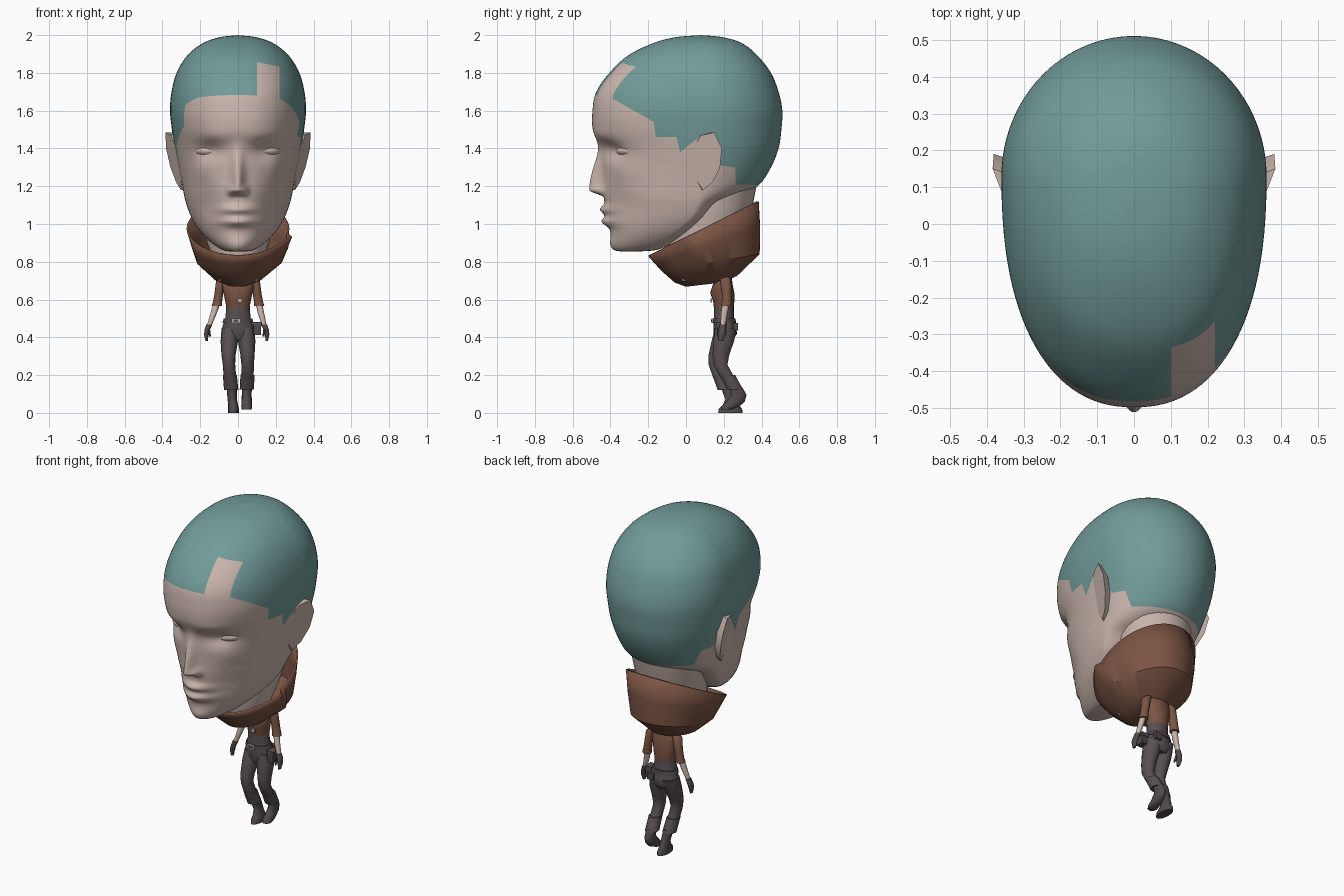
import bpy
import bmesh
from math import sin, cos, pi, exp, radians
from mathutils import Matrix, Vector

if "Cube" in bpy.data.objects:
    bpy.data.objects.remove(bpy.data.objects["Cube"])


def material(name, rgb):
    mat = bpy.data.materials.new(name)
    mat.use_nodes = True
    mat.diffuse_color = (*rgb, 1)
    mat.node_tree.nodes["Principled BSDF"].inputs["Base Color"].default_value = (*rgb, 1)
    return mat


skin = material("skin", (.6, .475, .425))
hair = material("teal hair", (.165, .33, .32))
brown = material("brown leather", (.2, .09, .058))
dark = material("dark cloth", (.1, .08, .085))
boot_mat = material("boot leather", (.085, .068, .068))
metal = material("pale metal", (.5, .47, .45))


def finish(name, bm, mats, angle=40):
    bmesh.ops.recalc_face_normals(bm, faces=bm.faces)
    mesh = bpy.data.meshes.new(name)
    bm.to_mesh(mesh)
    bm.free()
    for mat in mats:
        mesh.materials.append(mat)
    for poly in mesh.polygons:
        poly.use_smooth = True
    mesh.set_sharp_from_angle(angle=radians(angle))
    obj = bpy.data.objects.new(name, mesh)
    bpy.context.collection.objects.link(obj)
    return obj


def skin_rings(rings, cap_start=True, cap_end=True):
    """Join closed rings of points with quads."""
    bm = bmesh.new()
    rows = [[bm.verts.new(p) for p in ring] for ring in rings]
    n = len(rows[0])
    for low, high in zip(rows, rows[1:]):
        for i in range(n):
            j = (i + 1) % n
            bm.faces.new((low[i], low[j], high[j], high[i]))
    if cap_start:
        bm.faces.new(rows[0])
    if cap_end:
        bm.faces.new(rows[-1])
    return bm


def loft(name, mat, rings, side=1, sides=14):
    """Tube through level ellipses given as x, y, z, x radius, y radius."""
    turns = [2 * pi * i / sides for i in range(sides)]
    bm = skin_rings([[(side * x + rx * cos(a), y + ry * sin(a), z) for a in turns]
                     for x, y, z, rx, ry in rings])
    return finish(name, bm, [mat], 50)


def box(name, mat, centre, size):
    bm = bmesh.new()
    bmesh.ops.create_cube(bm, size=1, matrix=Matrix.Translation(centre) @ Matrix.Diagonal((*size, 1)))
    return finish(name, bm, [mat])


def spline(rows, steps):
    """Smooth rows of numbers with a Catmull-Rom curve."""
    pad = [rows[0]] + rows + [rows[-1]]
    for a, b, c, d in zip(pad, pad[1:], pad[2:], pad[3:]):
        for k in range(steps):
            t = k / steps
            yield [q + t / 2 * (r - p + t * (2 * p - 5 * q + 4 * r - s + t * (3 * (q - r) + s - p)))
                   for p, q, r, s in zip(a, b, c, d)]
    yield rows[-1]


def bump(u, width):
    return exp(-(u / width) ** 2)


def ramp(u, low, high):
    t = min(1, max(0, (u - low) / (high - low)))
    return t * t * (3 - 2 * t)


def face_relief(x, z):
    """How far the face stands forward at x, z."""
    ax = abs(x)
    nose = .072 * ramp(z, 1.14, 1.18) * (1 - ramp(z, 1.18, 1.47)) * bump(x, .032)
    nostril = .026 * bump(ax - .037, .02) * bump(z - 1.178, .026)
    lips = (.032 * bump(z - 1.075, .024) + .036 * bump(z - 1.012, .026)) * bump(x, .085)
    socket = -.036 * bump(ax - .145, .07) * bump(z - 1.39, .048)
    brow = .007 * bump(ax - .13, .09) * bump(z - 1.465, .035)
    cheek = .014 * bump(ax - .2, .06) * bump(z - 1.28, .06) - .016 * bump(ax - .17, .06) * bump(z - 1.1, .08)
    return nose + nostril + lips + socket + brow + cheek + .008 * bump(x, .06) * bump(z - .89, .03)


# Head: height, front, back, half width, widest y
levels = [(.855, -.345, -.24, .045, -.29), (.864, -.38, -.15, .085, -.22), (.9, -.395, -.07, .14, -.15),
          (.96, -.4, .03, .2, -.06), (1.03, -.415, .11, .245, .02), (1.11, -.43, .19, .275, .06),
          (1.16, -.437, .31, .287, .07), (1.21, -.44, .39, .296, .08), (1.3, -.445, .45, .315, .1),
          (1.4, -.455, .49, .335, .12), (1.5, -.493, .505, .35, .13), (1.6, -.495, .51, .36, .13),
          (1.7, -.475, .49, .352, .13), (1.8, -.405, .45, .325, .12), (1.89, -.31, .38, .27, .1),
          (1.955, -.18, .3, .19, .09), (1.988, -.06, .2, .1, .08), (2, .08, .08, 0, .08)]
COLUMNS = 112
rings = []
for z, front, back, width, mid in spline(levels, 8):
    ring = []
    power = 1 - .14 * ramp(z, 1.25, 1.6)
    for i in range(COLUMNS):
        t = 2 * pi * i / COLUMNS
        a = t - .5 * sin(t)
        c, s = cos(a), sin(a)
        e = power if c > 0 else 1
        x = width * abs(s) ** e * (1 if s > 0 else -1)
        reach = front - mid if c > 0 else back - mid
        y = mid + reach * abs(c) ** e
        ring.append((x, y - face_relief(x, z) * ramp(c, .15, .45), z))
    rings.append(ring)
bm = skin_rings(rings)
bmesh.ops.remove_doubles(bm, verts=bm.verts, dist=.0002)

# Hairline as y, z steps, shared at the brow and behind the ear
brow_line = [(-.6, 1.7), (-.4, 1.67)]
nape = [(.08, 1.47), (.18, 1.31), (.26, 1.3), (.265, 1.21), (.6, 1.2)]
hairlines = {1: brow_line + [(-.17, 1.54), (-.16, 1.46), (-.05, 1.46), (-.03, 1.38)] + nape,
             -1: brow_line + [(-.31, 1.63), (-.28, 1.52), (-.16, 1.46), (-.05, 1.42), (-.03, 1.32)] + nape}


def slice_faces(test, point, normal):
    faces = [f for f in bm.faces if test(f.calc_center_median())]
    geom = set(faces) | {v for f in faces for v in f.verts} | {e for f in faces for e in f.edges}
    bmesh.ops.bisect_plane(bm, geom=list(geom), plane_co=point, plane_no=normal)


for side, line in hairlines.items():
    for (y0, z0), (y1, z1) in zip(line, line[1:]):
        slice_faces(lambda p: p.x * side > 0 and y0 - .02 < p.y < y1 + .02
                    and min(z0, z1) - .04 < p.z < max(z0, z1) + .04,
                    (0, y0, z0), (0, z0 - z1, y1 - y0))
for edge in (.1, .22):
    slice_faces(lambda p: abs(p.x - edge) < .03 and p.y < -.2 and p.z > 1.6, (edge, 0, 0), (1, 0, 0))
slice_faces(lambda p: .08 < p.x < .24 and p.y < -.2 and p.z > 1.7, (.16, 0, 1.845), (.2, 0, 1))


def is_hair(p):
    if .1 < p.x < .22 and p.y < -.2 and p.z < 1.845 - .2 * (p.x - .16):
        return False
    line = hairlines[1 if p.x > 0 else -1]
    for (y0, z0), (y1, z1) in zip(line, line[1:]):
        if y0 <= p.y < y1:
            return p.z > z0 + (z1 - z0) * (p.y - y0) / (y1 - y0)
    return False


for f in bm.faces:
    f.material_index = int(is_hair(f.calc_center_median()))
finish("head", bm, [skin, hair], 60)

loft("neck", skin, [(0, .08, .72, .1, .11), (0, .09, .9, .165, .19), (0, .14, 1.08, .2, .21),
                    (0, .18, 1.24, .22, .2)], sides=32)

# Eyes and ears
ear_outline = [(.03, 1.39), (.08, 1.47), (.15, 1.485), (.19, 1.4), (.18, 1.3), (.14, 1.22), (.09, 1.18), (.05, 1.24)]
for side, label in ((1, "left"), (-1, "right")):
    bm = bmesh.new()
    place = Matrix.Translation((side * .157, -.318, 1.388)) @ Matrix.Rotation(side * .5, 4, 'Z')
    bmesh.ops.create_uvsphere(bm, u_segments=24, v_segments=14, radius=1,
                              matrix=place @ Matrix.Diagonal((.075, .045, .031, 1)))
    finish(label + "_eye", bm, [skin], 60)

    outer = [Vector((side * (.285 + .35 * (y - .03) + .2 * (z - 1.2)), y, z)) for y, z in ear_outline]
    inner = [Vector((p.x - side * .06, p.y - .02, p.z)) for p in outer]
    bm = skin_rings([inner, outer])
    bm.faces.ensure_lookup_table()
    bmesh.ops.inset_individual(bm, faces=[bm.faces[-1]], thickness=.025, depth=-.008)
    finish(label + "_ear", bm, [skin], 50)

# Bowl collar: front y, z, back y, z, half width, cosine of the flap edge, flap flare
collar = [(-.2, .83, .385, 1.12, .272, .2, .11), (-.165, .79, .393, .98, .246, .05, .09),
          (-.13, .752, .39, .84, .218, -.08, .07), (-.06, .69, .27, .725, .125, -.5, .04),
          (0, .668, .19, .69, .06, -.7, 0)]
rings = []
for yf, zf, yb, zb, width, seam, flare in collar:
    ring = []
    for i in range(64):
        c, s = cos(2 * pi * i / 64), sin(2 * pi * i / 64)
        grow = 1 + flare * ramp(seam + .6 - c, 0, .6) if s > 0 and c > seam else 1
        ring.append((width * s * grow, (yf + yb) / 2 + (yf - yb) / 2 * c, (zf + zb) / 2 + (zf - zb) / 2 * c))
    rings.append(ring)
shell = finish("collar", skin_rings(rings, cap_start=False), [brown], 35)
mod = shell.modifiers.new("thickness", 'SOLIDIFY')
mod.thickness = .01

# Torso
loft("shirt", brown, [(0, .2, .535, .059, .05), (0, .2, .59, .067, .056), (0, .192, .635, .077, .064),
                      (0, .195, .68, .085, .052), (0, .2, .715, .075, .042), (0, .2, .74, .04, .03)], sides=20)
loft("trouser_waist", dark, [(0, .205, .385, .05, .045), (0, .208, .42, .088, .062), (0, .205, .46, .082, .06),
                             (0, .2, .5, .067, .053), (0, .2, .56, .062, .053)], sides=20)
loft("belt", boot_mat, [(0, .203, .475, .083, .062), (0, .202, .5, .075, .06)], sides=20)
box("buckle", metal, (-.012, .14, .488), (.046, .008, .026))
box("buckle_centre", boot_mat, (-.012, .137, .488), (.026, .008, .012))
box("shirt_clasp", metal, (.01, .133, .595), (.024, .008, .022))
box("pouch", boot_mat, (.102, .19, .445), (.04, .05, .065))
box("pouch_flap", dark, (.102, .19, .47), (.046, .056, .02))
box("back_pouch", boot_mat, (.05, .262, .455), (.04, .025, .04))

# Arms: the left hangs slightly closer to the hip
for side, label, shift in ((1, "left", -.014), (-1, "right", 0)):
    loft(label + "_sleeve", brown, [(.07, .205, .725, .02, .022), (.09, .21, .7, .026, .03), (.101, .215, .635, .023, .026),
                                    (.108, .215, .59, .024, .026), (.112, .213, .565, .028, .028)], side)
    loft(label + "_forearm", skin, [(.11, .212, .585, .018, .019), (.128 + shift / 2, .203, .53, .017, .018),
                                    (.155 + shift, .195, .455, .012, .013)], side)
    loft(label + "_glove", boot_mat, [(.152 + shift, .195, .468, .016, .017), (.163 + shift, .192, .44, .014, .021),
                                      (.168 + shift, .188, .415, .012, .021), (.166 + shift, .184, .38, .006, .012)], side)
    loft(label + "_thumb", boot_mat, [(.156 + shift, .18, .445, .008, .009), (.148 + shift, .17, .405, .005, .006)], side, 8)
    box(label + "_collar_clasp", metal, (side * .088, -.01, .703), (.03, .022, .009))

# Legs mid-stride: right foot flat, left heel raised
loft("right_leg", dark, [(-.042, .21, .45, .045, .058), (-.046, .19, .38, .046, .056), (-.05, .165, .31, .038, .046),
                         (-.048, .155, .26, .033, .038), (-.043, .178, .195, .033, .038), (-.036, .21, .125, .034, .038)])
loft("left_leg", dark, [(.042, .21, .45, .045, .058), (.046, .2, .38, .046, .056), (.05, .185, .31, .038, .046),
                        (.051, .182, .255, .033, .038), (.05, .215, .195, .033, .038), (.047, .255, .135, .034, .038)])
loft("right_cuff", dark, [(-.043, .18, .2, .037, .042), (-.036, .21, .12, .038, .043)])
loft("left_cuff", dark, [(.05, .22, .2, .037, .042), (.047, .258, .125, .038, .043)])
loft("right_boot", boot_mat, [(-.034, .215, .14, .027, .033), (-.03, .24, .07, .025, .032), (-.026, .238, .042, .026, .045),
                              (-.024, .235, .02, .029, .064), (-.024, .235, 0, .029, .066)])
loft("left_boot", boot_mat, [(.047, .262, .14, .027, .034), (.046, .28, .095, .026, .042), (.046, .262, .06, .028, .05),
                             (.046, .235, .035, .029, .05), (.046, .215, .018, .026, .03)])
